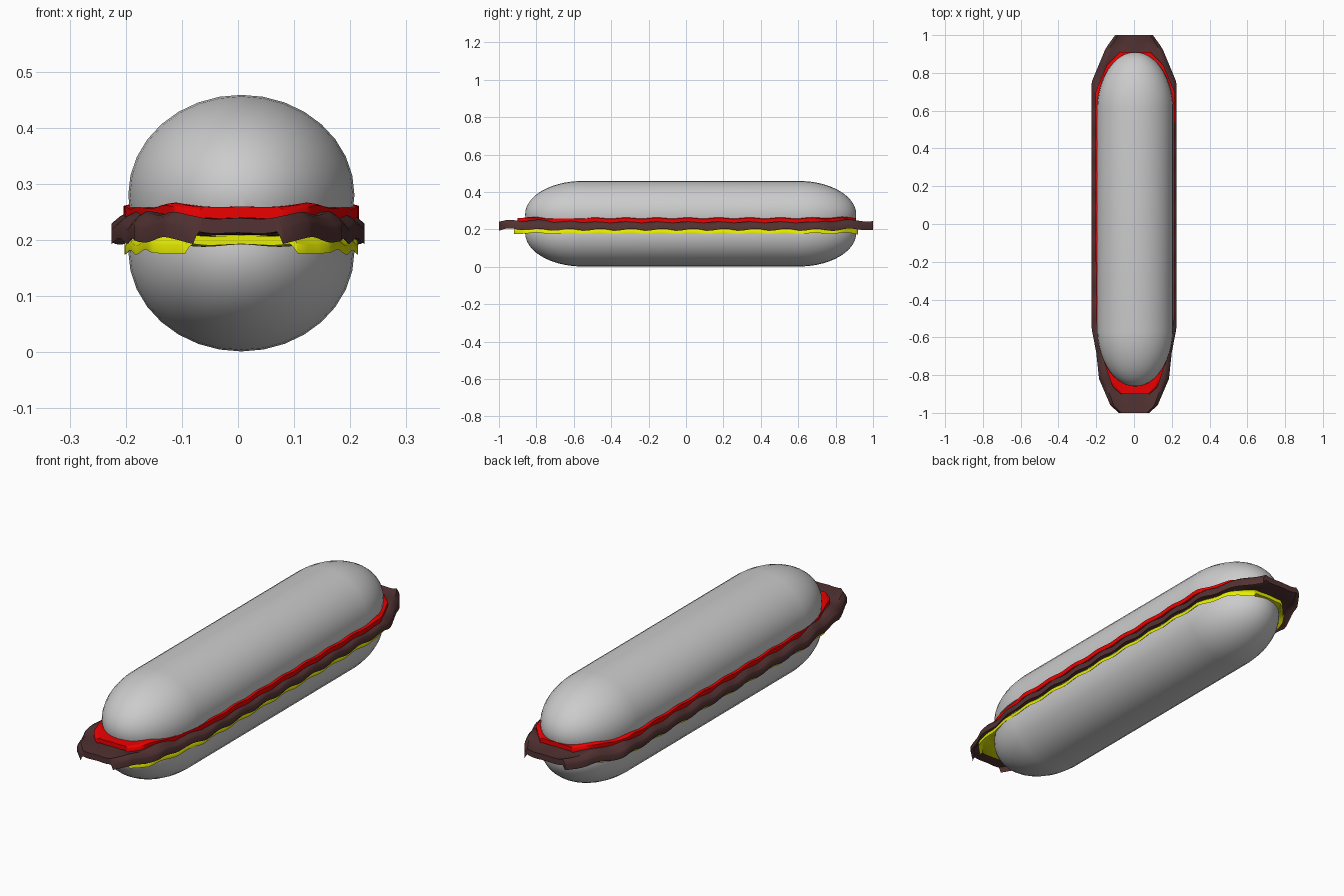
import bpy, bmesh, math
from mathutils import Matrix, Vector

if "Cube" in bpy.data.objects:
    bpy.data.objects.remove(bpy.data.objects["Cube"])


def finish(name, bm, color=None, angle=40):
    bmesh.ops.recalc_face_normals(bm, faces=bm.faces)
    me = bpy.data.meshes.new(name)
    bm.to_mesh(me)
    bm.free()
    ob = bpy.data.objects.new(name, me)
    bpy.context.collection.objects.link(ob)
    if color:
        mat = bpy.data.materials.new(name + "_color")
        mat.diffuse_color = (*color, 1)
        mat.use_nodes = True
        mat.node_tree.nodes["Principled BSDF"].inputs["Base Color"].default_value = mat.diffuse_color
        me.materials.append(mat)
    bpy.ops.object.select_all(action='DESELECT')
    ob.select_set(True)
    bpy.context.view_layer.objects.active = ob
    bpy.ops.object.shade_smooth_by_angle(angle=math.radians(angle))
    return ob


def bun(name, z, up):
    # Stretched ellipsoid, trimmed just past its widest level
    bm = bmesh.new()
    bmesh.ops.create_uvsphere(bm, u_segments=32, v_segments=25, radius=1,
                              matrix=Matrix.Rotation(math.pi / 2, 4, 'X'))
    for v in bm.verts:
        x, y, h = v.co
        v.co = (0.006 + x * 0.202, 0.025 + y * 0.31 + math.copysign(0.575, y),
                z + h * 0.179)
    cut = bmesh.ops.bisect_plane(
        bm, geom=bm.verts[:] + bm.edges[:] + bm.faces[:],
        plane_co=(0, 0, z - 0.022 * up), plane_no=(0, 0, -up), clear_outer=True)
    rim = [e for e in cut["geom_cut"] if isinstance(e, bmesh.types.BMEdge)]
    bmesh.ops.contextual_create(bm, geom=rim)
    finish(name, bm)


def width_at(outline, y):
    for (y0, w0), (y1, w1) in zip(outline, outline[1:]):
        if y <= y1:
            return w0 + (w1 - w0) * (y - y0) / (y1 - y0)
    return outline[-1][1]


def filling(name, outline, cx, z, lift, droop, wave, thick, color, phase):
    # Thin wavy slice: rises towards the sides, then hangs over as a lip
    bm = bmesh.new()
    y0, y1 = outline[0][0], outline[-1][0]
    ts = [-1, -0.98, -0.93, -0.86] + [i / 10 for i in range(-8, 9)] + [0.86, 0.93, 0.98, 1]
    n = 100
    layers = []
    for side in (1, -1):
        rows = []
        for j in range(n + 1):
            y = y0 + (y1 - y0) * j / n
            w = width_at(outline, y)
            row = []
            for t in ts:
                a = abs(t)
                lip = max(0, (a - 0.86) / 0.14) ** 1.5
                zz = z + lift * min(a, 0.86) ** 2 - droop * lip
                zz += wave * (math.sin(y * 38 + phase) * a
                              + 0.8 * math.cos(t * w * 42) * max(0, abs(y) - 0.6) * 2.5)
                row.append(bm.verts.new((cx + t * w, y, zz + side * thick / 2)))
            rows.append(row)
        layers.append(rows)
        for a, b in zip(rows, rows[1:]):
            for i in range(len(ts) - 1):
                bm.faces.new((a[i], a[i + 1], b[i + 1], b[i]))
    # Close the slice around its border
    top, low = layers

    def border(r):
        return (r[0][:-1] + [q[-1] for q in r[:-1]]
                + r[-1][:0:-1] + [q[0] for q in r[:0:-1]])
    bt, bl = border(top), border(low)
    for i in range(len(bt)):
        k = (i + 1) % len(bt)
        bm.faces.new((bt[i], bt[k], bl[k], bl[i]))
    finish(name, bm, color, 50)


# Bread halves
bun("bottom_bun", 0.18, -1)
bun("top_bun", 0.28, 1)

# Fillings, from bottom to top
filling("cheese", [(-0.92, 0.10), (-0.86, 0.16), (-0.7, 0.19), (-0.55, 0.208),
                   (0.68, 0.208), (0.82, 0.17), (0.92, 0.08)],
        0.006, 0.198, 0.008, 0.018, 0.004, 0.016, (0.8, 0.85, 0.0), 0.5)
filling("meat", [(-1.0, 0.08), (-0.96, 0.125), (-0.82, 0.185), (-0.68, 0.2),
                 (-0.55, 0.225), (0.75, 0.225), (0.93, 0.15), (1.0, 0.1)],
        0.0, 0.222, 0.015, 0.022, 0.005, 0.026, (0.085, 0.032, 0.032), 0.0)
filling("tomato", [(-0.9, 0.075), (-0.86, 0.12), (-0.7, 0.175), (-0.5, 0.208),
                   (0.7, 0.21), (0.84, 0.15), (0.91, 0.08)],
        0.006, 0.248, 0.008, 0.006, 0.003, 0.02, (0.85, 0.0, 0.0), 1.2)
